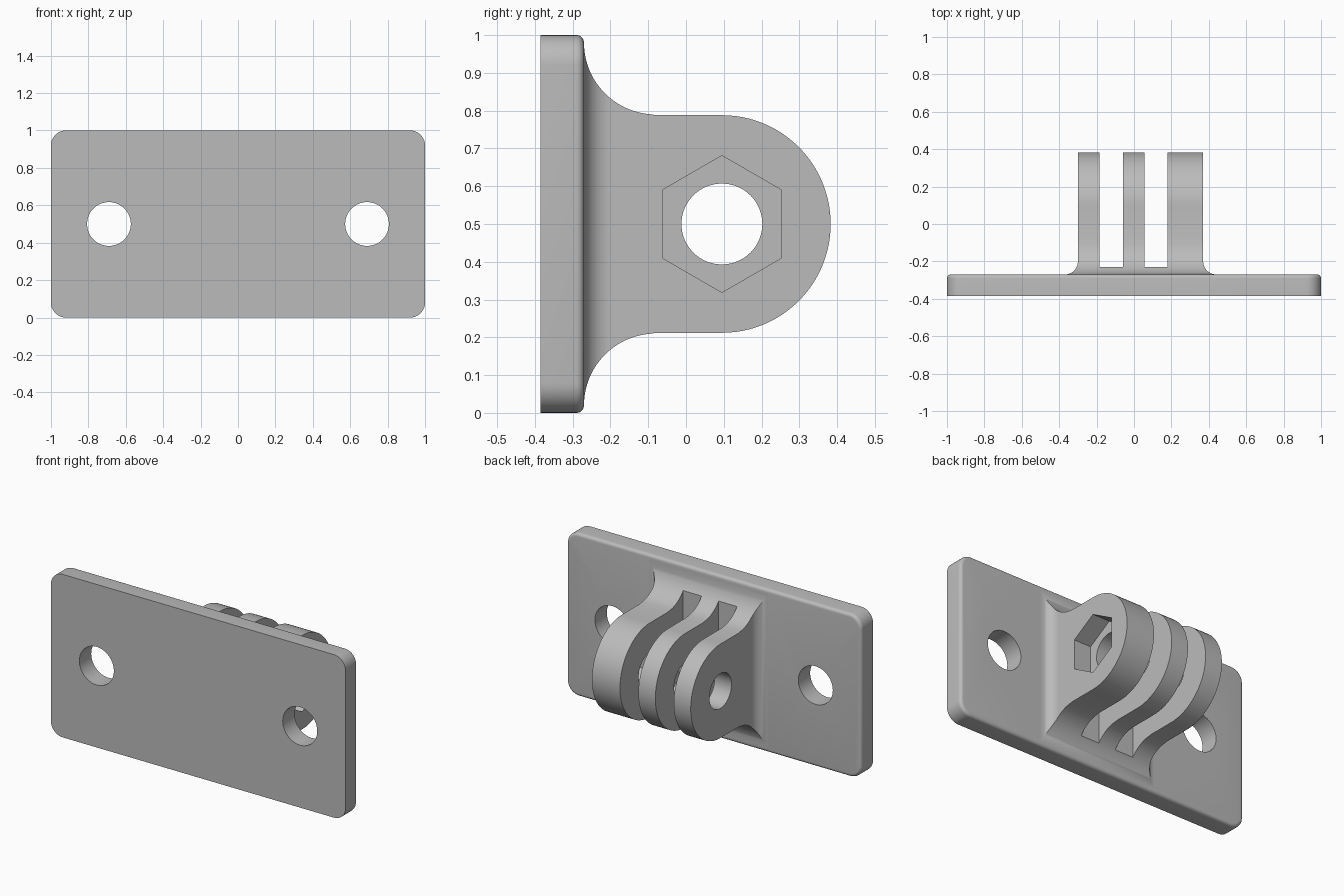
import bpy, bmesh, math
from mathutils import Matrix

if "Cube" in bpy.data.objects:
    bpy.data.objects.remove(bpy.data.objects["Cube"])

grey = bpy.data.materials.new("light grey")
grey.diffuse_color = (0.5, 0.5, 0.5, 1)
grey.use_nodes = True
grey.node_tree.nodes["Principled BSDF"].inputs["Base Color"].default_value = grey.diffuse_color


def loft(name, rings):
    """Skin a list of equal-length closed rings and cap both ends."""
    bm = bmesh.new()
    vs = [[bm.verts.new(p) for p in ring] for ring in rings]
    n = len(vs[0])
    for a, b in zip(vs, vs[1:]):
        for i in range(n):
            j = (i + 1) % n
            bm.faces.new((a[i], a[j], b[j], b[i]))
    bm.faces.new(vs[0])
    bm.faces.new(vs[-1])
    bmesh.ops.remove_doubles(bm, verts=bm.verts, dist=1e-5)
    bmesh.ops.recalc_face_normals(bm, faces=bm.faces)
    return finish(name, bm)


def finish(name, bm):
    me = bpy.data.meshes.new(name)
    bm.to_mesh(me)
    bm.free()
    ob = bpy.data.objects.new(name, me)
    bpy.context.collection.objects.link(ob)
    me.materials.append(grey)
    return ob


def prism(name, axis, centre, radius, length, sides, turn=0):
    """Cylinder or polygon prism along X or Y."""
    bm = bmesh.new()
    spin = Matrix.Rotation(math.pi / 2, 4, 'Y' if axis == 'X' else 'X')
    bmesh.ops.create_cone(bm, cap_ends=True, segments=sides, radius1=radius,
                          radius2=radius, depth=length,
                          matrix=Matrix.Translation(centre) @ spin @ Matrix.Rotation(turn, 4, 'Z'))
    return finish(name, bm)


def box(name, x0, x1, y0, y1, z0, z1):
    return loft(name, [[(x0, y, z0), (x1, y, z0), (x1, y, z1), (x0, y, z1)] for y in (y0, y1)])


def apply_boolean(ob, other, operation):
    m = ob.modifiers.new(operation.lower(), 'BOOLEAN')
    m.operation, m.solver, m.object = operation, 'EXACT', other
    bpy.context.view_layer.objects.active = ob
    bpy.ops.object.modifier_apply(modifier=m.name)
    bpy.data.objects.remove(other)


# Plate: rounded rectangle with a rounded rear edge
def plate_ring(y, inset):
    pts = []
    for k, (sx, sz) in enumerate(((1, 1), (-1, 1), (-1, -1), (1, -1))):
        for i in range(11):
            a = math.pi / 2 * (k + i / 10)
            r = 0.08 - inset
            pts.append((sx * 0.92 + r * math.cos(a), y, 0.5 + sz * 0.42 + r * math.sin(a)))
    return pts


rear = [plate_ring(-0.29 + 0.02 * math.sin(a), 0.02 * (1 - math.cos(a)))
        for a in (math.pi / 2 * i / 6 for i in range(7))]
plate = loft("mounting_plate", [plate_ring(-0.385, 0)] + rear)

# Lug: rectangular sections that flare into the plate and round off at the tip
X0, X1, EYE, R, FILLET, FLARE = -0.30, 0.37, 0.095, 0.288, 0.19, 0.07


def lug_ring(y):
    if y < -0.08:
        h = 0.48 - math.sqrt(max(0, FILLET**2 - (y + 0.08)**2))
    elif y < EYE:
        h = R
    else:
        h = math.sqrt(max(0, R**2 - (y - EYE)**2))
    d = max(0, -0.20 - y)
    f = FLARE - math.sqrt(max(0, FLARE**2 - d**2))
    return [(X0 - f, y, 0.5 - h), (X1 + f, y, 0.5 - h), (X1 + f, y, 0.5 + h), (X0 - f, y, 0.5 + h)]


quarter = [math.pi / 2 * i / 24 for i in range(25)]
ys = {round(-0.08 - FILLET * math.cos(a), 5) for a in quarter}
ys |= {round(-0.20 - FLARE * math.cos(a), 5) for a in quarter[::3]}
ys |= {round(EYE + R * math.sin(a), 5) for a in quarter}
ys = sorted(ys)
base = [(x, -0.32, z) for x, y, z in lug_ring(ys[0])]
lug = loft("lug", [base] + [lug_ring(y) for y in ys])

# Slots between the three prongs
for x0, x1 in ((-0.185, -0.06), (0.055, 0.18)):
    apply_boolean(lug, box("slot", x0, x1, -0.23, 0.6, -0.2, 1.2), 'DIFFERENCE')

# Bolt bore and hexagonal nut pocket
apply_boolean(lug, prism("bore", 'X', (0, EYE, 0.5), 0.107, 2, 64), 'DIFFERENCE')
apply_boolean(lug, prism("nut_pocket", 'X', (0.355, EYE, 0.5), 0.181, 0.2, 6, math.pi / 2), 'DIFFERENCE')

# Screw holes through the plate, then join everything
for x in (-0.69, 0.69):
    apply_boolean(plate, prism("screw_hole", 'Y', (x, -0.33, 0.5), 0.117, 0.4, 64), 'DIFFERENCE')
apply_boolean(plate, lug, 'UNION')
plate.name = "finger_mount"

bpy.ops.object.select_all(action='DESELECT')
plate.select_set(True)
bpy.context.view_layer.objects.active = plate
bpy.ops.object.shade_smooth_by_angle(angle=math.radians(30))
